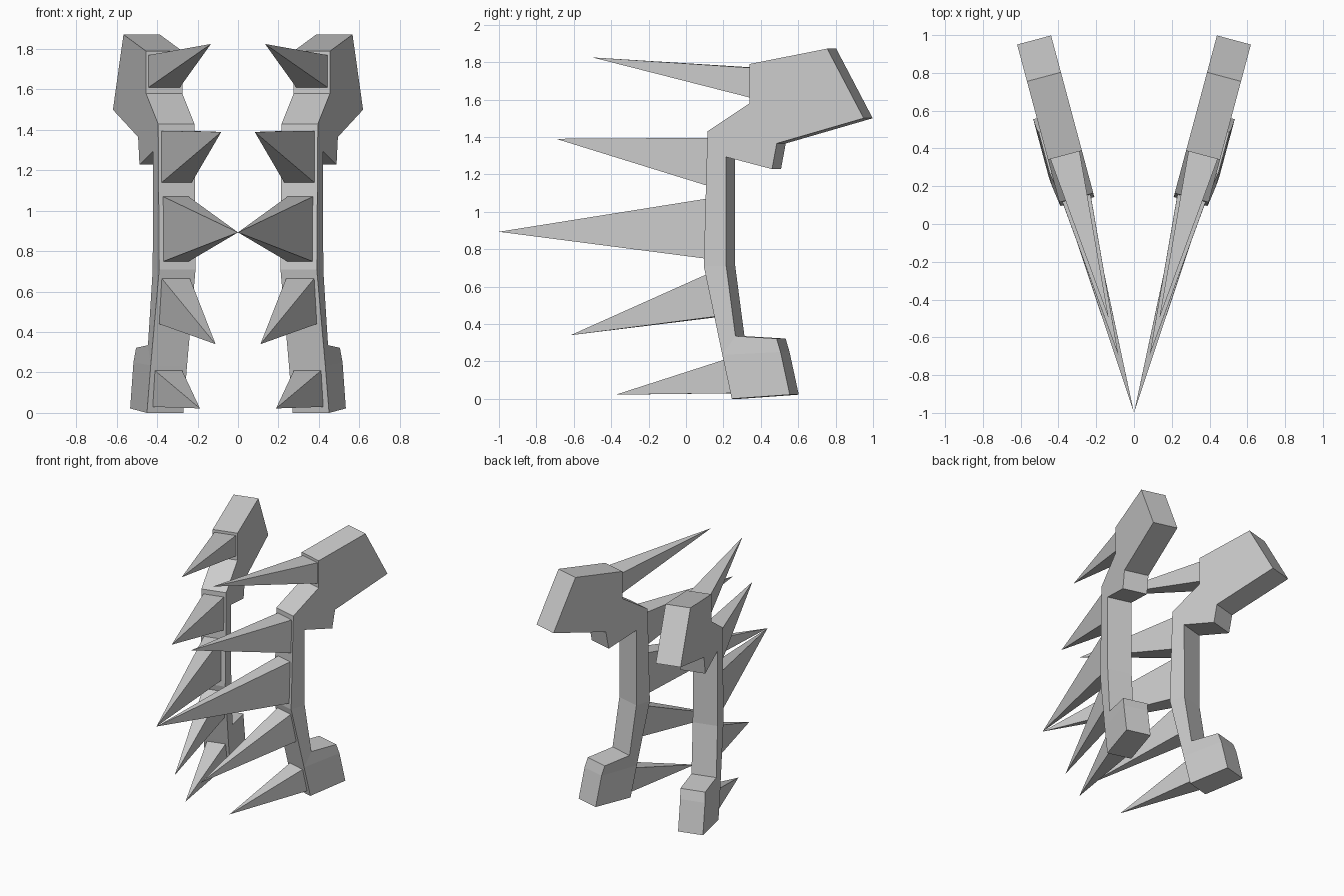
import bpy, bmesh
from math import sin, cos, tan, radians

if "Cube" in bpy.data.objects:
    bpy.data.objects.remove(bpy.data.objects["Cube"])

A = radians(15)      # yaw of each side plate
HALF = 0.093         # half thickness of the plate


def place(y, z, w):
    """Point on the yawed centre plane at depth y, pushed sideways by w."""
    return ((y + 1) * tan(A) + w * cos(A), y - w * sin(A), z)


def finish(name, bm):
    """Make an object, mirrored to the other side."""
    bmesh.ops.recalc_face_normals(bm, faces=bm.faces[:])
    me = bpy.data.meshes.new(name)
    bm.to_mesh(me)
    bm.free()
    ob = bpy.data.objects.new(name, me)
    bpy.context.collection.objects.link(ob)
    ob.modifiers.new("mirror", 'MIRROR')


# Handle frame: side profile (y, z, sideways bend), split in planar panels
profile = [(.34, 1.79, 0), (.755, 1.872, 0), (.95, 1.50, 0), (.485, 1.365, 0),
           (.46, 1.228, 0), (.213, 1.293, 0), (.215, .71, 0), (.267, .335, .01),
           (.487, .322, .01), (.51, .25, .017), (.56, .022, .02), (.25, 0, .02),
           (.198, .235, .015), (.095, .71, 0), (.115, 1.43, 0), (.34, 1.58, 0)]
panels = [(0, 1, 2, 3, 4, 5, 14, 15), (14, 5, 6, 13), (13, 6, 7, 12),
          (12, 7, 8, 9), (12, 9, 10, 11)]
OUT = HALF * sin(A)   # profile is read on the outer face
bm = bmesh.new()
outer, inner = [[bm.verts.new(place(y + OUT, z, b + side * HALF)) for y, z, b in profile]
                for side in (1, -1)]
for p in panels:
    bm.faces.new([outer[i] for i in p])
    bm.faces.new([inner[i] for i in reversed(p)])
for i in range(len(profile)):
    j = (i + 1) % len(profile)
    bm.faces.new((outer[i], inner[i], inner[j], outer[j]))
finish("side_frame", bm)

# Spikes: top (y, z), bottom (y, z), tip (y, z), half width, base bend, tip bend
spikes = [((.34, 1.77), (.34, 1.61), (-.50, 1.825), .080, 0, 0),
          ((.113, 1.395), (.107, 1.14), (-.695, 1.39), .077, 0, .001),
          ((.105, 1.07), (.096, .75), (-1, .893), .065, .005, 0),
          ((.105, .665), (.155, .44), (-.615, .34), .072, .005, .008),
          ((.206, .21), (.244, .03), (-.37, .022), .070, .015, .02)]
for n, (top, bottom, tip, half, bend, tip_bend) in enumerate(spikes):
    bm = bmesh.new()
    base = [bm.verts.new(place(y + OUT, z, bend + s * half))
            for (y, z), s in ((top, 1), (top, -1), (bottom, -1), (bottom, 1))]
    point = bm.verts.new(place(*tip, tip_bend))
    bm.faces.new(base)
    for i in range(4):
        bm.faces.new((base[i], base[(i + 1) % 4], point))
    finish(f"spike_{n + 1}", bm)
